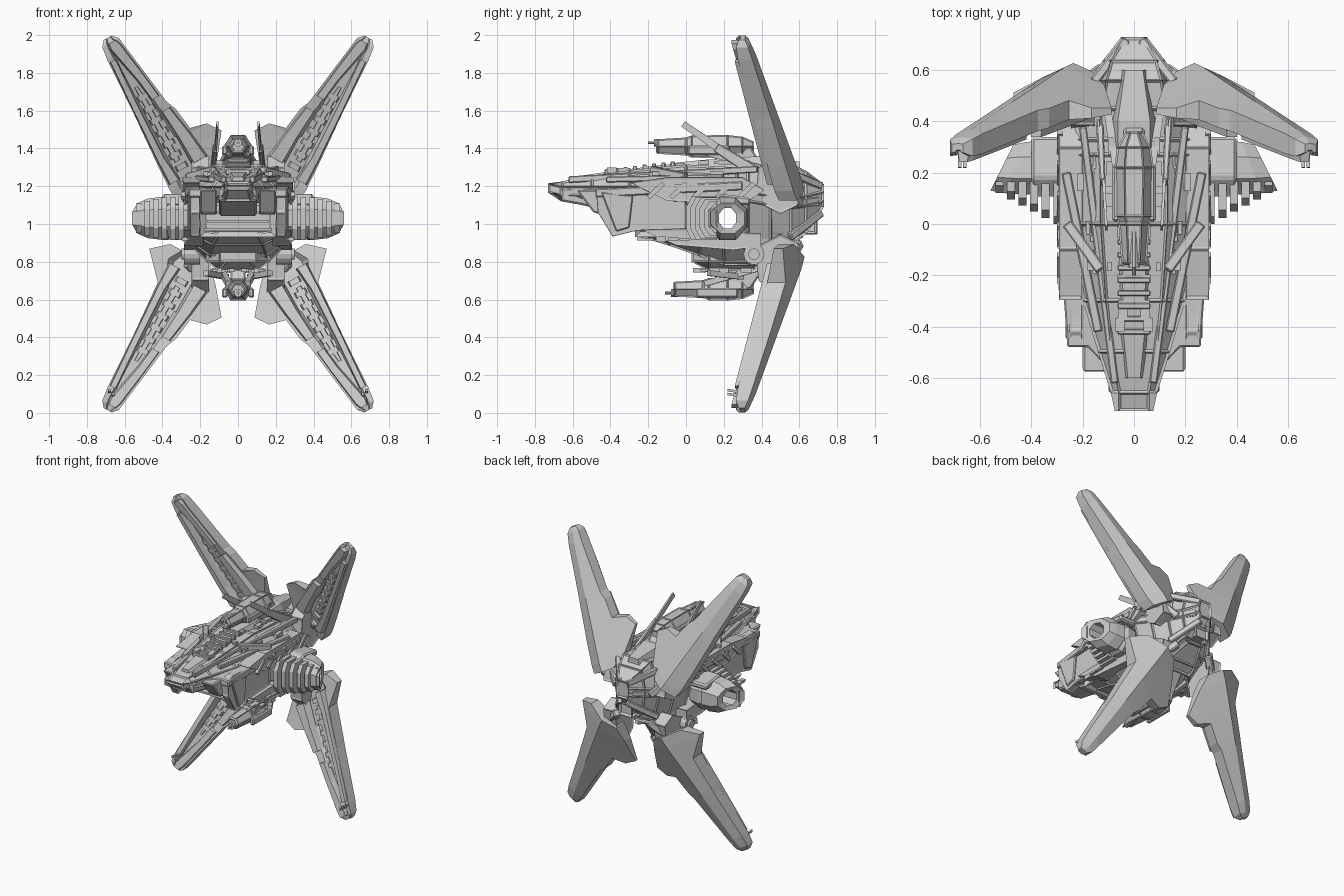
import bpy, bmesh, math, random
from mathutils import Vector

if "Cube" in bpy.data.objects:
    bpy.data.objects.remove(bpy.data.objects["Cube"])
random.seed(4)


def make(name, verts, faces, mirror=False, bevel=0.0, panel=None):
    me = bpy.data.meshes.new(name)
    me.from_pydata([tuple(v) for v in verts], [], faces)
    bm = bmesh.new()
    bm.from_mesh(me)
    bmesh.ops.recalc_face_normals(bm, faces=bm.faces)
    if panel:  # recessed panels on each face
        big = [f for f in bm.faces if f.calc_area() > 0.002]
        bmesh.ops.inset_individual(bm, faces=big, thickness=panel[0], depth=panel[1])
    bm.to_mesh(me)
    bm.free()
    ob = bpy.data.objects.new(name, me)
    bpy.context.collection.objects.link(ob)
    if mirror:
        ob.modifiers.new("mirror", 'MIRROR').use_mirror_merge = False
    if bevel:
        b = ob.modifiers.new("bevel", 'BEVEL')
        b.width, b.segments = bevel, 1
    return ob


def loft(name, rings, **kw):
    n = len(rings[0])
    faces = [(r * n + i, r * n + (i + 1) % n, (r + 1) * n + (i + 1) % n, (r + 1) * n + i)
             for r in range(len(rings) - 1) for i in range(n)]
    faces += [tuple(range(n)), tuple(range((len(rings) - 1) * n, len(rings) * n))]
    return make(name, [p for r in rings for p in r], faces, **kw)


def plate(name, yz, x0, x1, **kw):
    return loft(name, [[(x, y, z) for y, z in yz] for x in (x0, x1)], **kw)


def box(name, c, s, **kw):
    (x, y, z), (a, b, d) = c, [v / 2 for v in s]
    return plate(name, [(y - b, z - d), (y + b, z - d), (y + b, z + d), (y - b, z + d)], x - a, x + a, **kw)


def beam(name, p, q, w, h, taper=1.0, **kw):
    p, q = Vector(p), Vector(q)
    d = (q - p).normalized()
    side = d.cross(Vector((0, 0, 1))).normalized()
    up = side.cross(d)
    return loft(name, [[c + side * (a * w * k / 2) + up * (b * h * k / 2)
                        for a, b in ((-1, -1), (1, -1), (1, 1), (-1, 1))]
                       for c, k in ((p, 1), (q, taper))], **kw)


def tube(name, profile, cx, cz, n=6, sx=1.0, **kw):
    # lathe-like loft along y from (y, radius) pairs
    return loft(name, [[(cx + sx * r * math.cos(math.tau * i / n), y, cz + r * math.sin(math.tau * i / n))
                        for i in range(n)] for y, r in profile], **kw)


# --- Upper hull: y, top half width, side half width, top z, side z, bottom z
sections = [(-.73, .06, .075, 1.205, 1.195, 1.185), (-.66, .06, .09, 1.225, 1.18, 1.12),
            (-.5, .09, .14, 1.255, 1.18, 1.11), (-.3, .11, .2, 1.285, 1.18, 1.11),
            (0, .13, .27, 1.315, 1.18, 1.11), (.27, .13, .285, 1.30, 1.18, 1.10),
            (.33, .14, .28, 1.30, 1.15, .88), (.45, .13, .235, 1.31, 1.13, .88), (.56, .11, .18, 1.32, 1.12, .9),
            (.64, .09, .12, 1.28, 1.13, .95), (.73, .04, .05, 1.21, 1.15, 1.09)]
loft("upper_hull", [[(-a, y, t), (a, y, t), (w, y, m + .02), (w, y, m - .03), (w * .75, y, b),
                     (-w * .75, y, b), (-w, y, m - .03), (-w, y, m + .02)]
                    for y, a, w, t, m, b in sections], panel=(.012, -.008))

# --- Keel and central core, leaving the side opening clear
loft("keel", [[(-w, y, t), (w, y, t), (w, y, (t + b) / 2), (w * .6, y, b), (-w * .6, y, b), (-w, y, (t + b) / 2)]
              for y, w, t, b in [(-.27, .17, .97, .94), (-.09, .22, .97, .885), (.07, .25, .97, .83),
                                 (.2, .24, .96, .78), (.38, .21, .95, .78), (.5, .17, .95, .85),
                                 (.62, .09, .98, .93)]], panel=(.012, -.008))
box("intake_core", (0, -.07, 1.03), (.4, .4, .2), panel=(.03, -.03))
for i in range(4):
    box("intake_slat", (0, -.3, .97 + i * .045), (.36 - .03 * i, .08, .014))
# shoulder shelf joining hull and cheeks
shelf = [(.09, -.58), (.18, -.48), (.26, -.48), (.295, 0), (.295, .3), (.1, .3)]
loft("shoulder_shelf", [[(x, y, z + .05 * (y + .3)) for x, y in shelf] for z in (1.15, 1.195)],
     mirror=True, bevel=.006)
plate("cheek", [(-.48, 1.18), (-.47, 1.06), (-.39, .93), (-.27, .96), (0, .97), (0, 1.19), (-.42, 1.2)],
      .2, .255, mirror=True, bevel=.008, panel=(.012, -.006))
plate("inner_cheek", [(-.58, 1.18), (-.49, 1.06), (-.44, 1.05), (-.38, 1.18)], .11, .2, mirror=True, bevel=.008)
plate("cheek_armour", [(-.45, 1.17), (-.37, .96), (-.3, .98), (-.28, 1.15)], .25, .268, mirror=True, bevel=.006)
plate("flank_fairing", [(-.3, 1.22), (-.1, 1.25), (.3, 1.25), (.42, 1.18), (.3, 1.1), (-.1, 1.12)],
      .2, .295, mirror=True, bevel=.012, panel=(.01, -.006))
plate("lower_sponson", [(-.24, .97), (-.05, .885), (.25, .86), (.4, .88), (.4, .95), (0, .98)],
      .18, .285, mirror=True, bevel=.012, panel=(.01, -.006))
plate("chin_block", [(-.66, 1.19), (-.66, 1.12), (-.55, 1.1), (-.3, 1.04), (-.3, 1.19)], -.1, .1, bevel=.01)
for i in range(5):  # slanted flank armour strips
    beam("flank_strip", (.29, -.2 + i * .12, 1.14), (.29, -.12 + i * .12, 1.215), .022, .025, mirror=True)

# --- Deck rails, cockpit and spine
beam("deck_rail", (.075, -.62, 1.235), (.2, .38, 1.29), .03, .035, mirror=True, bevel=.005)
beam("outer_deck_rail", (.14, -.42, 1.235), (.265, .2, 1.25), .035, .03, mirror=True, bevel=.005)
beam("cross_strake", (.26, 0, 1.25), (.13, -.18, 1.285), .04, .04, mirror=True, bevel=.005)
loft("cockpit_canopy", [[(-w, y, z - .04), (-w * .6, y, z), (w * .6, y, z), (w, y, z - .04)]
                        for y, w, z in [(-.6, .04, 1.25), (-.42, .07, 1.275), (-.15, .075, 1.31), (-.05, .05, 1.32)]])
for i in range(8):
    box("spine_rib", (0, -.42 + i * .05, 1.275 + i * .006), (.13, .022, .03), bevel=.004)
loft("spine_cover", [[(-w, y, 1.28), (-w * .7, y, z), (w * .7, y, z), (w, y, 1.28)]
                     for y, w, z in [(-.05, .05, 1.325), (.1, .09, 1.34), (.4, .09, 1.36), (.6, .05, 1.33)]])

# --- Wings: a ridge line carries stations (span, inner edge, outer edge, thickness)
def wing_point(s, d, off, low):
    t = s / .89
    x, z = .25 + .483 * s + .876 * d, 1.2 + .876 * s - .482 * d
    return (x, .625 - .285 * t - off * (1.3 - .6 * s), 2 - z if low else z)


def wing_strip(name, stations, o0, o1, low):
    loft(name, [[wing_point(s, d, o, low) for d, o in ((a, o0), (b, o0), (b * .85 + a * .15, o1), (a * .85 + b * .15, o1))]
                for s, a, b in stations], mirror=True)


for low in (False, True):
    tag = "lower" if low else "upper"
    root = [(-.03, -.1, .14, .9), (.045, -.175, .226, 1), (.18, -.285, .1, 1)] if low else \
           [(-.03, -.08, .1, .9), (.03, -.17, .107, 1), (.18, -.285, .1, 1)]
    stations = root + [(.25, -.235, .095, 1), (.272, -.145, .093, 1), (.4, -.127, .085, 1), (.45, -.105, .08, 1),
                       (.8, -.055, .064, 1), (.87, -.045, .055, .85), (.9, -.02, .03, .4)]
    rings = []
    for s, a, b, f in stations:
        ea, eb = max(.115, .34 * -a + .02), max(.115, .34 * b + .02)
        prof = [(a, -a * .34), (0, 0), (b, b * .34), (b, eb), (b * .5, .11), (b * .35, .085),
                (a * .35, .085), (a * .5, .11), (a, ea)]
        rings.append([wing_point(s, d, .05 + (o - .05) * f, low) for d, o in prof])
    loft(tag + "_wing", rings, mirror=True)
    wing_strip(tag + "_wing_outer_armour", [(.06, .03, .1), (.2, .045, .095), (.5, .035, .078), (.78, .02, .06)], .1, .14, low)
    wing_strip(tag + "_wing_inner_armour", [(.1, -.16, -.06), (.25, -.14, -.06), (.42, -.11, -.05)], .1, .145, low)
    wing_strip(tag + "_wing_tip_armour", [(.5, -.09, -.035), (.62, -.075, -.02), (.84, -.045, .03), (.87, -.03, .02)], .08, .135, low)
    wing_strip(tag + "_wing_channel", [(.15, -.02, .015), (.5, -.02, .015), (.6, -.01, .01)], .07, .1, low)
    for i in range(7):  # small machinery inside the wing channel
        s = .1 + i * .07
        wing_strip(tag + "_wing_detail", [(s, -.045, .03), (s + .03, -.045, .03)], .075, .105, low)
    # wing root hinge
    m = (lambda z: 2 - z) if low else (lambda z: z)
    plate(tag + "_wing_mount", [(.36, m(1.12)), (.38, m(1.3)), (.46, m(1.37)), (.56, m(1.3)), (.6, m(1.1)), (.5, m(1.05))],
          .15, .25, mirror=True, bevel=.012, panel=(.012, -.008))
    beam(tag + "_wing_strut", (.13, .6, m(1.1)), (.27, .5, m(1.24)), .05, .05, mirror=True, bevel=.008)
for k in range(2):
    beam("wingtip_probe", (.66 + .02 * k, .3, .09 + .02 * k), (.66 + .02 * k, .22, .1 + .02 * k), .014, .014, mirror=True)

# hinge hub on the hull side
for r, x0, x1 in ((.055, .2, .285), (.03, .28, .3)):
    plate("hinge_hub", [(.36 + r * math.cos(math.tau * i / 14), .84 + r * math.sin(math.tau * i / 14))
                        for i in range(14)], x0, x1, mirror=True)

# --- Side pods: sheared octagonal tubes with an open bore, plus ribs ahead
def oct_ring(x, ry, rz, shear):
    pts = [(math.cos(math.tau * (i + .5) / 8) / .924, math.sin(math.tau * (i + .5) / 8) / .924) for i in range(8)]
    return [(x - shear * ry * a, .22 + ry * a, 1.03 + rz * b) for a, b in pts]


shape = [(.25, .045, .055, 0), (.25, .095, .1, 0), (.33, .105, .115, .1), (.36, .095, .1, .2), (.38, .105, .115, .3),
         (.46, .1, .105, .4), (.515, .09, .08, .5), (.505, .045, .055, .5)]
rings = [oct_ring(*s) for s in shape]
make("side_pod", [p for r in rings for p in r],
     [(r * 8 + i, r * 8 + (i + 1) % 8, (r + 1) % 8 * 8 + (i + 1) % 8, (r + 1) % 8 * 8 + i)
      for r in range(8) for i in range(8)], mirror=True)
for i in range(6):
    x, h = .3 + i * .045, .115 - .003 * i * i * .5
    y0, y1 = .0 + i * .024, .165
    plate("pod_rib", [(y0, 1.03 - h * .5), (y0 + .03, 1.03 - h), (y1, 1.03 - h), (y1, 1.03 + h),
                      (y0 + .03, 1.03 + h), (y0, 1.03 + h * .5)], x - .015, x + .015, mirror=True)
    box("core_rib", (.21, -.2 + i * .055, 1.035), (.06, .03, .13), mirror=True, bevel=.008)
plate("pod_fin", [(.1, 1.1), (.18, 1.16), (.34, 1.14), (.34, 1.1)], .27, .4, mirror=True, bevel=.01)

# --- Dorsal and ventral guns
for name, z, dy, m in (("dorsal", 1.41, 0, 1), ("ventral", .655, .09, -1)):
    tube(name + "_gun", [(-.16 + dy, .035), (-.15 + dy, .045), (.0 + dy, .055), (.03 + dy, .068), (.22, .07),
                         (.3, .06), (.36, .03)], 0, z, sx=1.1, panel=(.008, -.005))
    for r, y0 in ((.022, -.17 + dy), (.008, -.2 + dy)):
        tube(name + "_barrel", [(y0, r), (.0 + dy, r)], 0, z + .02 * m, n=10)
    plate(name + "_pylon", [(.12, z), (.2, z - .16 * m), (.45, z - .16 * m), (.34, z)], -.04, .04, bevel=.008)
    beam(name + "_gun_brace", (.05, .1, z - .03 * m), (.1, .42, z - .12 * m), .03, .03, mirror=True)
    box(name + "_gun_cheek", (.07, .12 + dy / 2, z - .02), (.03, .22, .05), mirror=True, bevel=.008)
loft("belly_block", [[(-w, y, .86), (w, y, .86), (w, y, .8), (w * .6, y, z), (-w * .6, y, z), (-w, y, .8)]
                     for y, w, z in [(.03, .1, .8), (.12, .17, .75), (.36, .16, .75), (.45, .1, .8)]], panel=(.01, -.008))
beam("belly_strut", (.06, .3, .72), (.17, .12, .74), .03, .03, mirror=True)

# --- Raked antenna blades
beam("antenna", (.13, .36, 1.27), (.108, -.015, 1.53), .014, .045, taper=.75, mirror=True)
beam("antenna_base", (.135, .42, 1.24), (.122, .16, 1.405), .03, .07, taper=.7, mirror=True, bevel=.005)

# --- Rear frame
for z0, z1 in ((1.27, 1.2), (.93, 1.06)):
    beam("rear_frame", (.16, .55, z0), (.03, .715, z1), .035, .04, mirror=True, bevel=.006)
beam("rear_cross_frame", (.19, .52, 1.1), (.05, .7, 1.12), .03, .05, mirror=True, bevel=.006)
box("rear_exhaust", (0, .65, .99), (.12, .1, .1), bevel=.01, panel=(.012, -.02))

# --- Scattered surface machinery
for i in range(60):
    y = random.uniform(-.4, .35)
    s = (random.uniform(.015, .04), random.uniform(.02, .08), random.uniform(.012, .03))
    spots = [(random.uniform(.02, .1), y, 1.285 + .04 * max(0, min(1, (y + .3) / .4))),
             (random.uniform(.03, .13), .2 + y * .35, .755),
             (.28, -.05 + y * .5, random.choice((1.13, 1.2, .92))),
             (random.uniform(.12, .22), y * .6 + .05, 1.265)]
    box("surface_detail", spots[i % 4], s, mirror=True)
